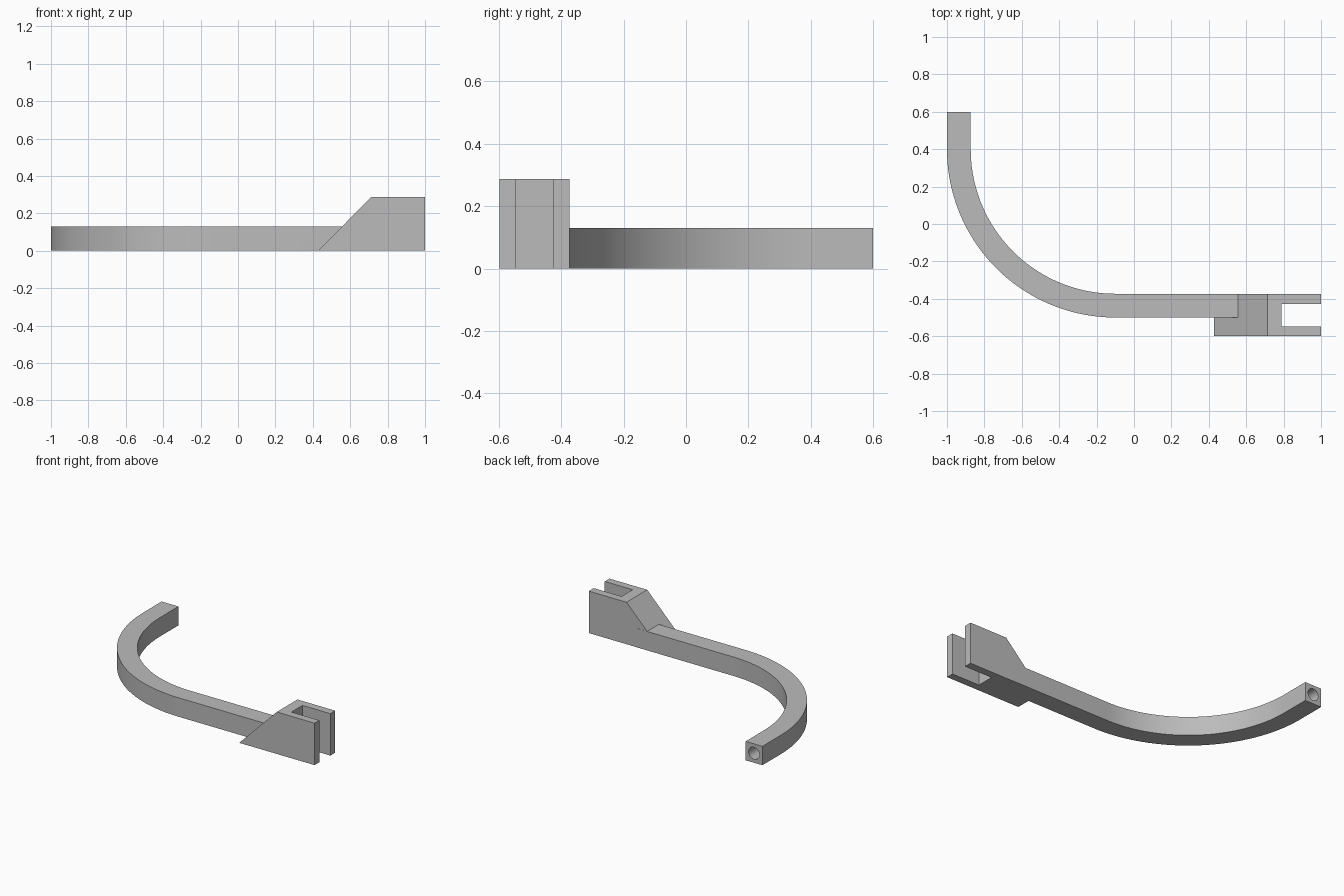
import bpy, bmesh, math
from mathutils import Vector

cube = bpy.data.objects.get("Cube")
if cube:
    bpy.data.objects.remove(cube, do_unlink=True)

grey = bpy.data.materials.new("plain grey")
grey.use_nodes = True
colour = (0.5, 0.5, 0.5, 1)
grey.diffuse_color = colour
grey.node_tree.nodes["Principled BSDF"].inputs["Base Color"].default_value = colour

WIDTH, HEIGHT = 0.127, 0.13
BACK, FRONT, TOP = -0.374, -0.598, 0.288
BEND = Vector((-0.1, 0.4))
RADIUS = 0.9 - WIDTH / 2


def finish(name, bm):
    bmesh.ops.recalc_face_normals(bm, faces=bm.faces)
    mesh = bpy.data.meshes.new(name)
    bm.to_mesh(mesh)
    bm.free()
    mesh.materials.append(grey)
    obj = bpy.data.objects.new(name, mesh)
    bpy.context.collection.objects.link(obj)
    return obj


def sweep(name, section, start_y, end_x, steps=48):
    """Carry a (side, height) section along the straight, bend, straight path."""
    out = Vector((-1, 0))
    stations = [(BEND + out * RADIUS + Vector((0, start_y - BEND.y)), out)]
    for i in range(steps + 1):
        a = math.pi * (1 + i / steps / 2)
        out = Vector((math.cos(a), math.sin(a)))
        stations.append((BEND + out * RADIUS, out))
    out = Vector((0, -1))
    stations.append((Vector((end_x, BEND.y - RADIUS)), out))
    bm = bmesh.new()
    rings = [[bm.verts.new((*(p + n * s), z)) for s, z in section] for p, n in stations]
    for a, b in zip(rings, rings[1:]):
        for i in range(len(section)):
            j = (i + 1) % len(section)
            bm.faces.new((a[i], a[j], b[j], b[i]))
    bm.faces.new(rings[0])
    bm.faces.new(rings[-1])
    return finish(name, bm)


def prism(name, profile, y0, y1):
    """Extrude an (x, z) profile from y0 to y1."""
    bm = bmesh.new()
    face = bm.faces.new([bm.verts.new((x, y0, z)) for x, z in profile])
    moved = bmesh.ops.extrude_face_region(bm, geom=[face])["geom"]
    verts = [v for v in moved if isinstance(v, bmesh.types.BMVert)]
    bmesh.ops.translate(bm, verts=verts, vec=(0, y1 - y0, 0))
    return finish(name, bm)


def combine(target, other, operation):
    mod = target.modifiers.new(operation.lower(), "BOOLEAN")
    mod.operation, mod.solver, mod.object = operation, "EXACT", other
    bpy.context.view_layer.objects.active = target
    bpy.ops.object.modifier_apply(modifier=mod.name)
    bpy.data.objects.remove(other, do_unlink=True)


# Curved square arm
half = WIDTH / 2
arm = sweep("curved_arm", [(-half, 0), (half, 0), (half, HEIGHT), (-half, HEIGHT)], 0.6, 0.65)

# Sloped block with an open slot
block = prism("fork_block", [(0.428, 0), (1, 0), (1, TOP), (0.713, TOP)], FRONT, BACK)
slot = prism("slot_cutter", [(0.788, -0.1), (1.1, -0.1), (1.1, 0.4), (0.788, 0.4)], -0.547, -0.427)
combine(block, slot, "DIFFERENCE")
combine(arm, block, "UNION")

# Round bore along the arm
circle = [(0.041 * math.cos(t * math.tau / 32), HEIGHT / 2 + 0.041 * math.sin(t * math.tau / 32))
          for t in range(32)]
bore = sweep("bore_cutter", circle, 0.65, 0.5)
combine(arm, bore, "DIFFERENCE")
arm.name = "curved_arm_with_fork"

# Smooth bend and bore, sharp corners
bpy.ops.object.select_all(action="DESELECT")
arm.select_set(True)
bpy.context.view_layer.objects.active = arm
bpy.ops.object.shade_smooth_by_angle(angle=math.radians(30))
